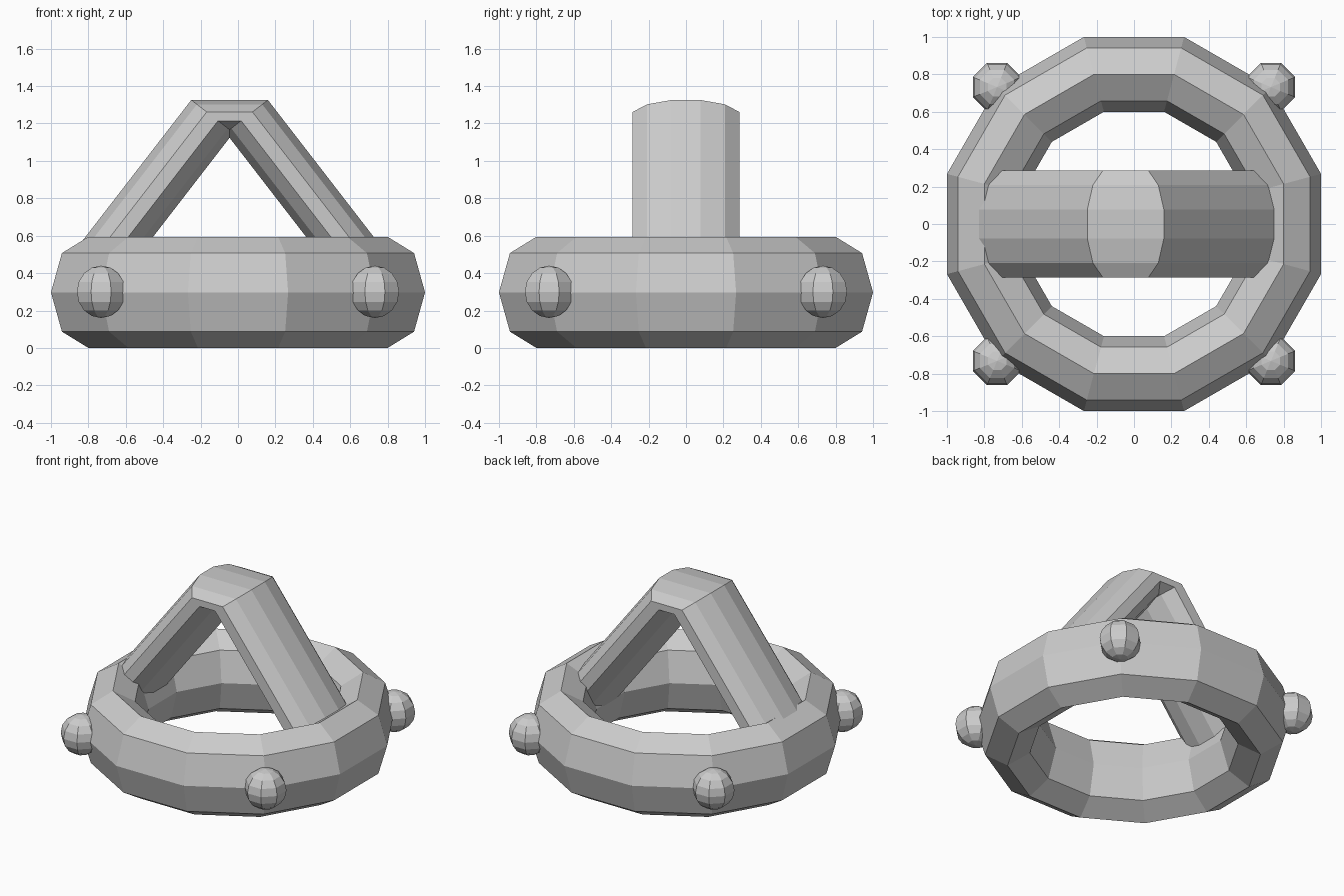
import bpy, bmesh, math
from mathutils import Vector, Matrix

if "Cube" in bpy.data.objects:
    bpy.data.objects.remove(bpy.data.objects["Cube"])

grey = bpy.data.materials.new("plain_grey")
grey.diffuse_color = (0.6, 0.6, 0.6, 1)
grey.use_nodes = True
grey.node_tree.nodes["Principled BSDF"].inputs["Base Color"].default_value = grey.diffuse_color


def finish(bm, name):
    bmesh.ops.recalc_face_normals(bm, faces=bm.faces)
    mesh = bpy.data.meshes.new(name)
    bm.to_mesh(mesh)
    bm.free()
    mesh.materials.append(grey)
    obj = bpy.data.objects.new(name, mesh)
    bpy.context.collection.objects.link(obj)
    return obj


def sweep(name, sections, closed):
    """Join a row of cross-sections (lists of points) with quads."""
    bm = bmesh.new()
    loops = [[bm.verts.new(p) for p in s] for s in sections]
    n = len(loops[0])
    pairs = list(zip(loops, loops[1:]))
    if closed:
        pairs.append((loops[-1], loops[0]))
    else:
        bm.faces.new(loops[0])
        bm.faces.new(loops[-1])
    for a, b in pairs:
        for i in range(n):
            j = (i + 1) % n
            bm.faces.new((a[i], a[j], b[j], b[i]))
    return finish(bm, name)


# Base ring: twelve sides, eight-sided oval section
MID_Z = 0.297
ring = []
for k in range(12):
    a = math.radians(15 + 30 * k)
    section = []
    for i in range(8):
        t = math.radians(45 * i)
        r = (0.8 + 0.2 * math.cos(t)) / math.cos(math.radians(15))
        section.append((r * math.cos(a), r * math.sin(a),
                        MID_Z + MID_Z * math.sin(t)))
    ring.append(section)
sweep("base_ring", ring, True)


# Handle: two sloping legs joined by a short bridge, twelve-sided oval section
def handle_section(x, z, side):
    out = Vector((side * 0.79, 0, 0.613))
    pts = []
    for i in range(12):
        t = math.radians(15 + 30 * i)
        pts.append(Vector((x, 0, z)) + out * 0.148 * math.cos(t)
                   + Vector((0, 0.295 * math.sin(t), 0)))
    return pts


sweep("handle", [handle_section(-0.80, 0.38, -1),
                 handle_section(-0.137, 1.238, -1),
                 handle_section(0.047, 1.238, 1),
                 handle_section(0.737, 0.345, 1)], False)

# Four round studs on the ring corners
for sx in (-1, 1):
    for sy in (-1, 1):
        bm = bmesh.new()
        bmesh.ops.create_uvsphere(
            bm, u_segments=8, v_segments=8, radius=0.14,
            matrix=Matrix.Translation((sx * 0.732, sy * 0.732, 0.3))
            @ Matrix.Rotation(math.radians(22.5), 4, 'Z'))
        side = ("front" if sy < 0 else "back") + ("_left" if sx < 0 else "_right")
        finish(bm, "stud_" + side)
